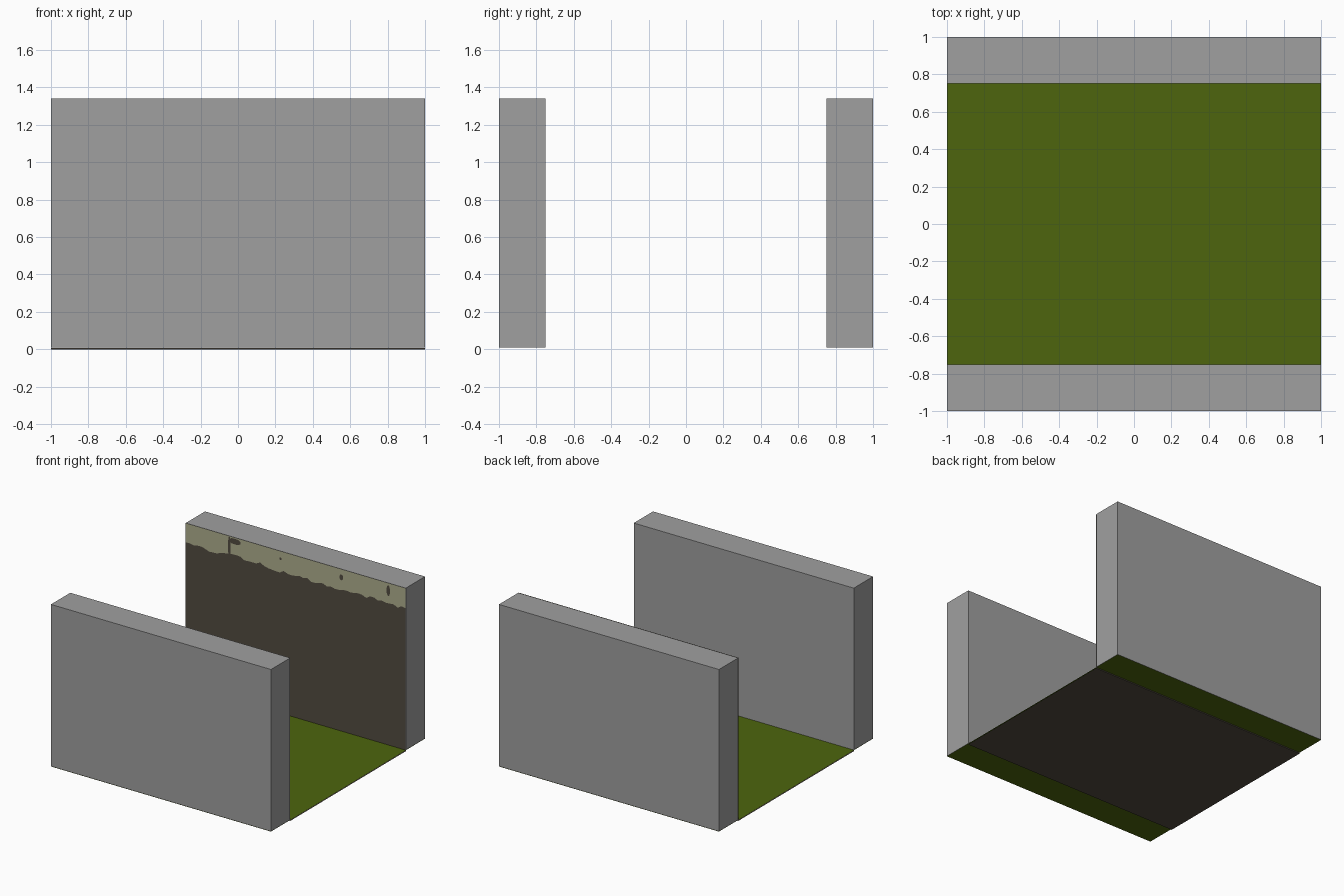
import bpy, random

cube = bpy.data.objects.get("Cube")
if cube:
    bpy.data.objects.remove(cube, do_unlink=True)

HALF, INNER, BASE, TOP = 1.0, 0.75, 0.01, 1.34


def material(name, rgb):
    m = bpy.data.materials.new(name)
    m.use_nodes = True
    m.diffuse_color = (*rgb, 1)
    bsdf = next(n for n in m.node_tree.nodes if n.type == "BSDF_PRINCIPLED")
    bsdf.inputs["Base Color"].default_value = (*rgb, 1)
    return m


grey = material("wall_grey", (0.35, 0.35, 0.35))
green = material("grass_green", (0.074, 0.13, 0.004))
brown = material("earth_brown", (0.084, 0.07, 0.053))
straw = material("dry_straw", (0.43, 0.43, 0.27))


def mesh_object(name, verts, faces, mat):
    me = bpy.data.meshes.new(name)
    me.from_pydata(verts, [], faces)
    me.materials.append(mat)
    ob = bpy.data.objects.new(name, me)
    bpy.context.collection.objects.link(ob)
    return ob


def box(name, lo, hi, mat):
    bpy.ops.mesh.primitive_cube_add(size=1, location=[(a + b) / 2 for a, b in zip(lo, hi)])
    ob = bpy.context.object
    ob.name = name
    ob.scale = [b - a for a, b in zip(lo, hi)]
    ob.data.materials.append(mat)
    return ob


def panel(name, outline, y, mat):
    """Flat upright plate facing the front, from (x, z) points."""
    return mesh_object(name, [(x, y, z) for x, z in outline], [range(len(outline))], mat)


def sweep_x(name, profile, mat):
    """Sheet swept across the full width, from (y, z) points."""
    verts = [(x, y, z) for y, z in profile for x in (-HALF, HALF)]
    faces = [(2 * i, 2 * i + 1, 2 * i + 3, 2 * i + 2) for i in range(len(profile) - 1)]
    return mesh_object(name, verts, faces, mat)


# Two thick walls
box("front_wall", (-HALF, -HALF, BASE), (HALF, -INNER, TOP), grey)
box("back_wall", (-HALF, INNER, BASE), (HALF, HALF, TOP), grey)

# Grass sheet, with a shallow earth tray under the open middle
sweep_x("grass_floor", [(-HALF, 0.008), (HALF, 0.008)], green)
sweep_x("earth_underside", [(-INNER, 0.008), (-INNER, 0), (INNER, 0), (INNER, 0.008)], brown)

# Earth lining on the inside of the back wall
panel("earth_lining", [(-HALF, BASE), (HALF, BASE), (HALF, TOP), (-HALF, TOP)],
      INNER - 0.002, brown)

# Straw fringe with a ragged lower edge, built as a strip of quads
random.seed(4)
steps = 56
verts = []
for i in range(steps + 1):
    x = -HALF + 2 * HALF * i / steps
    depth = 0.165 + random.uniform(-0.014, 0.014)
    if -0.65 < x < -0.3:
        depth -= 0.015
    verts += [(x, INNER - 0.004, TOP - depth), (x, INNER - 0.004, TOP)]
mesh_object("straw_fringe", verts,
            [(2 * i, 2 * i + 2, 2 * i + 3, 2 * i + 1) for i in range(steps)], straw)

# Bare patches in the fringe: centre x, depth below the top, width, height
patches = [(-0.6, 0.085, 0.022, 0.16), (-0.55, 0.03, 0.1, 0.045),
           (-0.135, 0.06, 0.02, 0.02), (0.418, 0.065, 0.03, 0.045),
           (0.845, 0.06, 0.028, 0.085)]
for n, (x, d, w, h) in enumerate(patches, 1):
    z, a, b = TOP - d, w / 2, h / 2
    panel(f"bare_patch_{n}",
          [(x - a, z - b / 2), (x - a / 2, z - b), (x + a / 2, z - b), (x + a, z - b / 2),
           (x + a, z + b / 2), (x + a / 2, z + b), (x - a / 2, z + b), (x - a, z + b / 2)],
          INNER - 0.006, brown)
